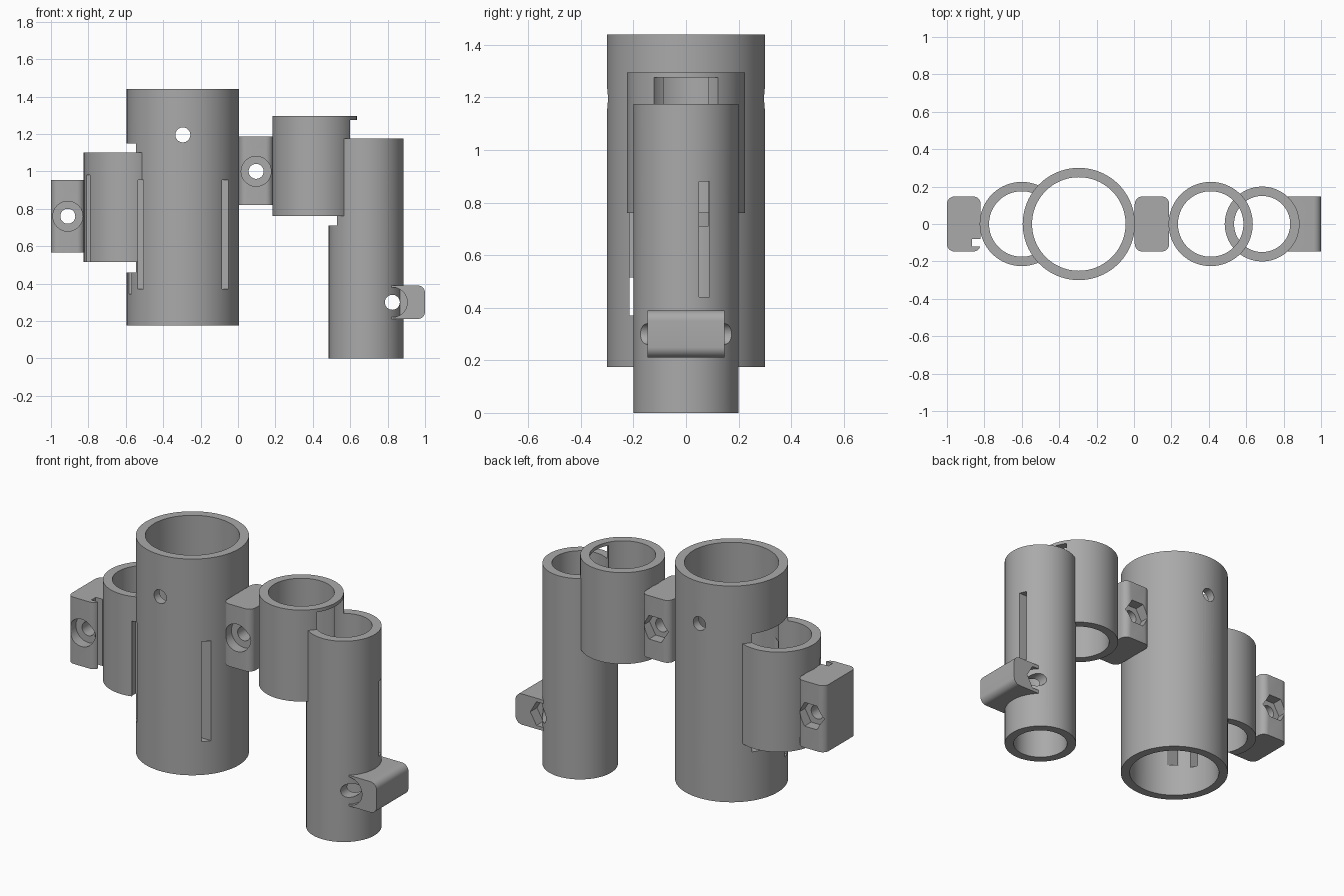
import bpy, bmesh, math
from mathutils import Matrix

if "Cube" in bpy.data.objects:
    bpy.data.objects.remove(bpy.data.objects["Cube"])

grey = bpy.data.materials.new("plain_grey")
grey.diffuse_color = (0.4, 0.4, 0.4, 1)
grey.use_nodes = True
grey.node_tree.nodes["Principled BSDF"].inputs["Base Color"].default_value = grey.diffuse_color


def make(name, bm):
    bmesh.ops.recalc_face_normals(bm, faces=bm.faces)
    me = bpy.data.meshes.new(name)
    bm.to_mesh(me)
    bm.free()
    me.materials.append(grey)
    ob = bpy.data.objects.new(name, me)
    bpy.context.collection.objects.link(ob)
    return ob


def rod(name, x, r, z0, z1):
    """Upright solid cylinder."""
    bm = bmesh.new()
    bmesh.ops.create_cone(bm, cap_ends=True, segments=96, radius1=r, radius2=r, depth=z1 - z0,
                          matrix=Matrix.Translation((x, 0, (z0 + z1) / 2)))
    return make(name, bm)


def bore(x, z, r, y0, y1, sides=48):
    """Cutter cylinder or hexagon running along y."""
    bm = bmesh.new()
    m = Matrix.Translation((x, (y0 + y1) / 2, z)) @ Matrix.Rotation(math.pi / 2, 4, 'X')
    if sides == 6:
        m = m @ Matrix.Rotation(math.pi / 2, 4, 'Z')
    bmesh.ops.create_cone(bm, cap_ends=True, segments=sides, radius1=r, radius2=r,
                          depth=y1 - y0, matrix=m)
    return make("cutter", bm)


def box(name, x0, x1, y0, y1, z0, z1, round_axis=None, r=0.04):
    """Box, with the edges along one axis optionally rounded."""
    bm = bmesh.new()
    m = Matrix.Translation(((x0 + x1) / 2, (y0 + y1) / 2, (z0 + z1) / 2)) @ \
        Matrix.Diagonal((x1 - x0, y1 - y0, z1 - z0, 1))
    bmesh.ops.create_cube(bm, size=1, matrix=m)
    if round_axis is not None:
        edges = [e for e in bm.edges
                 if abs((e.verts[0].co - e.verts[1].co).normalized()[round_axis]) > 0.9]
        bmesh.ops.bevel(bm, geom=edges, offset=r, segments=8, profile=0.5, affect='EDGES')
    return make(name, bm)


def boolean(ob, other, op='DIFFERENCE'):
    mod = ob.modifiers.new("bool", 'BOOLEAN')
    mod.operation, mod.solver, mod.object = op, 'EXACT', other
    bpy.context.view_layer.objects.active = ob
    bpy.ops.object.modifier_apply(modifier=mod.name)
    bpy.data.objects.remove(other)


def tube(name, x, r, z0, z1):
    ob = rod(name, x, r, z0, z1)
    boolean(ob, rod("cutter", x, r - 0.05, z0 - 0.1, z1 + 0.1))
    return ob


def bolt_holes(lug, x, z):
    """Through hole, round head recess in front, hexagonal nut recess behind."""
    boolean(lug, bore(x, z, 0.08, -0.3, -0.085))
    boolean(lug, bore(x, z, 0.08, 0.085, 0.3, 6))
    boolean(lug, bore(x, z, 0.04, -0.3, 0.3))


# Large tube, opened towards the left tube
main = tube("main_tube", -0.295, 0.30, 0.175, 1.44)
boolean(main, rod("cutter", -0.6, 0.175, 0.46, 1.15))
boolean(main, bore(-0.295, 1.195, 0.04, -0.4, 0.4))

# Left tube, clear of the large tube's inside
left = tube("left_tube", -0.6, 0.225, 0.515, 1.10)
boolean(left, rod("cutter", -0.295, 0.25, 0.4, 1.3))

# Left lug
left_lug = box("left_lug", -1.0, -0.82, -0.147, 0.147, 0.565, 0.955, 2)
bolt_holes(left_lug, -0.91, 0.76)

# Slots running sideways through the left group
boolean(main, left, 'UNION')
boolean(main, left_lug, 'UNION')
boolean(main, box("cutter", -0.54, 0.05, -0.215, -0.175, 0.37, 0.955))
boolean(main, box("cutter", -0.865, -0.48, -0.12, -0.08, 0.345, 0.98))
main.name = "left_tube_pair"

# Middle lug
middle_lug = box("middle_lug", 0.004, 0.188, -0.147, 0.147, 0.82, 1.185, 2)
bolt_holes(middle_lug, 0.097, 1.0)

# Short tube, opened towards the thin tube below a top rim
short = tube("short_tube", 0.41, 0.225, 0.76, 1.295)
boolean(short, rod("cutter", 0.685, 0.15, 0.5, 1.275))

# Thin tube, opened towards the short tube
thin = tube("thin_tube", 0.685, 0.20, 0.0, 1.175)
boolean(thin, rod("cutter", 0.41, 0.175, 0.71, 1.4))
boolean(thin, box("cutter", 0.8, 0.95, 0.05, 0.09, 0.44, 0.88))

# Right lug, wrapped around the thin tube's wall
right_lug = box("right_lug", 0.70, 1.0, -0.147, 0.147, 0.21, 0.39, 1)
boolean(right_lug, rod("cutter", 0.685, 0.18, 0.1, 0.5))
boolean(right_lug, bore(0.825, 0.30, 0.08, -0.3, -0.085))
boolean(right_lug, bore(0.825, 0.30, 0.08, 0.085, 0.3, 6))
boolean(thin, right_lug, 'UNION')
boolean(thin, bore(0.825, 0.30, 0.04, -0.4, 0.4))
boolean(thin, short, 'UNION')
thin.name = "right_tube_pair"

# Smooth the round walls, keep the rims sharp
for ob in bpy.context.scene.objects:
    ob.select_set(True)
bpy.context.view_layer.objects.active = thin
bpy.ops.object.shade_smooth_by_angle(angle=math.radians(30))
